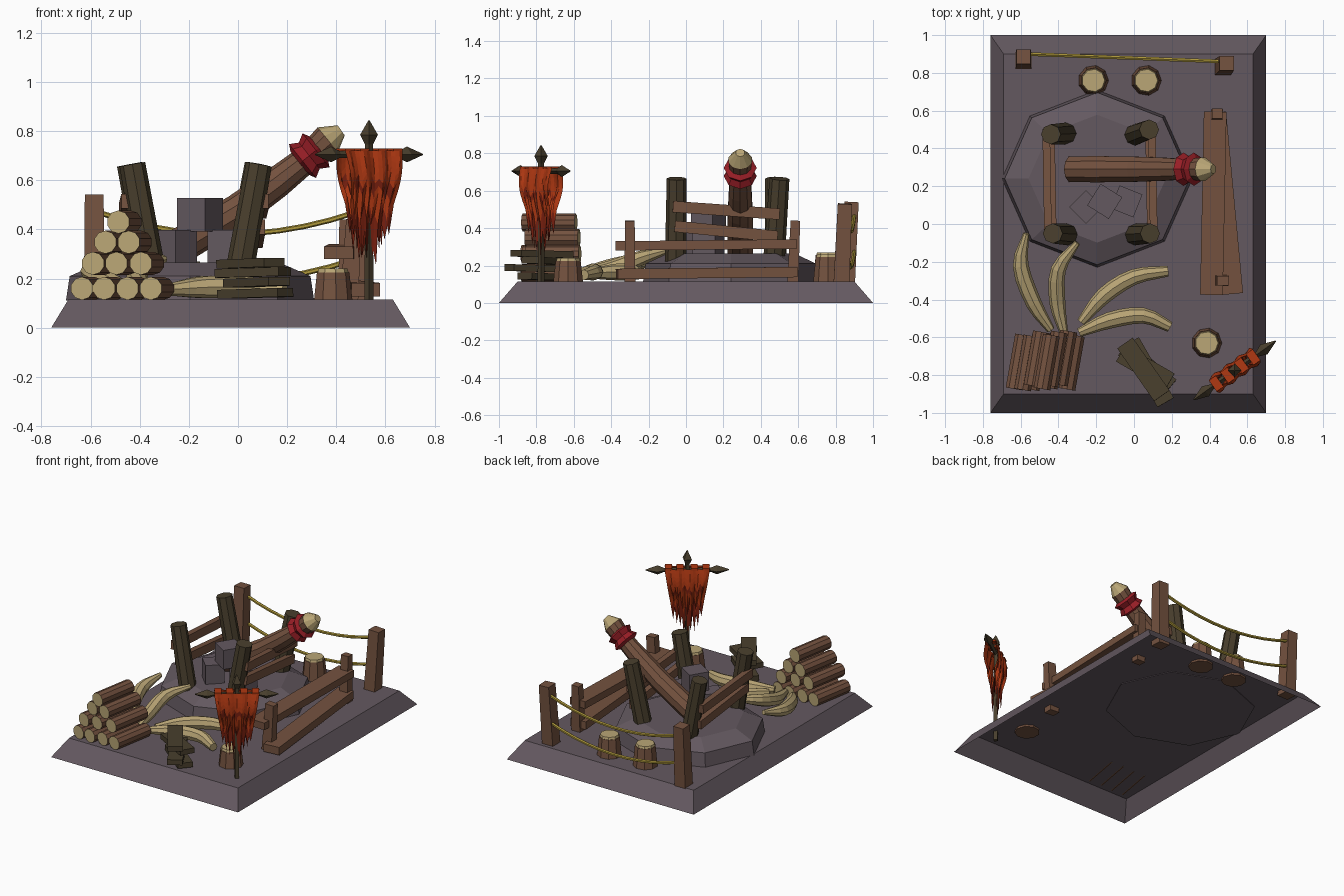
import bpy, bmesh, math, random
from mathutils import Vector, Matrix

if "Cube" in bpy.data.objects:
    bpy.data.objects.remove(bpy.data.objects["Cube"])

random.seed(4)


def material(name, r, g, b):
    m = bpy.data.materials.new(name)
    lin = [((c / 255 + 0.055) / 1.055) ** 2.4 for c in (r, g, b)]
    m.diffuse_color = (*lin, 1)
    m.use_nodes = True
    m.node_tree.nodes["Principled BSDF"].inputs["Base Color"].default_value = m.diffuse_color
    return m


STONE = material("grey stone", 100, 89, 96)
BROWN = material("brown wood", 116, 82, 63)
DARK = material("dark wood", 73, 63, 45)
TAN = material("cut wood", 186, 166, 118)
BONE = material("bone", 184, 164, 117)
ROPE = material("yellow rope", 172, 150, 58)
RED = material("red binding", 152, 30, 38)
CLOTH = material("orange cloth", 176, 56, 18)
CLOTH_DARK = material("dark red cloth", 122, 32, 15)


def finish(name, bm, mats, recalc=True):
    if recalc:
        bmesh.ops.recalc_face_normals(bm, faces=bm.faces)
    me = bpy.data.meshes.new(name)
    bm.to_mesh(me)
    bm.free()
    for m in mats:
        me.materials.append(m)
    ob = bpy.data.objects.new(name, me)
    bpy.context.collection.objects.link(ob)
    return ob


def tube(name, pts, radii, n, mat, cap=None, cap_from=None):
    """Round part along a path; cap = end colour, cap_from = segment where it starts."""
    pts = [Vector(p) for p in pts]
    ref = Vector((1, 0, 0)) if abs((pts[-1] - pts[0]).normalized().z) > 0.8 else Vector((0, 0, 1))
    bm = bmesh.new()
    rings = []
    for i, p in enumerate(pts):
        t = (pts[min(i + 1, len(pts) - 1)] - pts[max(i - 1, 0)]).normalized()
        u = (ref - t * t.dot(ref)).normalized()
        v = t.cross(u)
        rings.append([bm.verts.new(p + radii[i] * (u * math.cos(a) + v * math.sin(a)))
                      for a in (2 * math.pi * k / n for k in range(n))])
    for i in range(len(rings) - 1):
        for k in range(n):
            f = bm.faces.new((rings[i][k], rings[i][(k + 1) % n], rings[i + 1][(k + 1) % n], rings[i + 1][k]))
            f.material_index = int(cap_from is not None and i >= cap_from)
    for r in (rings[0], rings[-1]):
        bm.faces.new(r).material_index = int(cap is not None)
    return finish(name, bm, [mat] + ([cap] if cap else []))


def beam(name, a, b, w, h, mat, taper=1.0):
    """Squared timber from a to b, w sideways and h upward."""
    a, b = Vector(a), Vector(b)
    t = (b - a).normalized()
    ref = Vector((0, 1, 0)) if abs(t.z) > 0.8 else Vector((0, 0, 1))
    side = ref.cross(t).normalized()
    up = t.cross(side)
    bm = bmesh.new()
    ends = [[bm.verts.new(p + s * (side * w / 2 * x + up * h / 2 * y))
             for x, y in ((-1, -1), (1, -1), (1, 1), (-1, 1))] for p, s in ((a, 1), (b, taper))]
    for k in range(4):
        bm.faces.new((ends[0][k], ends[0][(k + 1) % 4], ends[1][(k + 1) % 4], ends[1][k]))
    bm.faces.new(ends[0])
    bm.faces.new(ends[1])
    return finish(name, bm, [mat])


def smooth_path(ctrl, steps=3):
    """Catmull-Rom through 4D points (x, y, z, radius)."""
    c = [Vector(p) for p in ctrl]
    c = [2 * c[0] - c[1]] + c + [2 * c[-1] - c[-2]]
    out = []
    for i in range(1, len(c) - 2):
        for s in range(steps):
            t = s / steps
            out.append(0.5 * (2 * c[i] + (c[i + 1] - c[i - 1]) * t
                              + (2 * c[i - 1] - 5 * c[i] + 4 * c[i + 1] - c[i + 2]) * t * t
                              + (3 * c[i] - c[i - 1] - 3 * c[i + 1] + c[i + 2]) * t ** 3))
    out.append(c[-2])
    return [p[:3] for p in out], [p[3] for p in out]


# Sloped base, open underneath
bm = bmesh.new()
low = [bm.verts.new(p) for p in ((-.76, -1, 0), (.70, -1, 0), (.70, 1, 0), (-.76, 1, 0))]
top = [bm.verts.new(p) for p in ((-.69, -.9, .115), (.63, -.9, .115), (.63, .9, .115), (-.69, .9, .115))]
bm.faces.new(top)
for k in range(4):
    bm.faces.new((low[k], low[(k + 1) % 4], top[(k + 1) % 4], top[k]))
finish("base", bm, [STONE], recalc=False)

# Octagonal stone mound
mound = tube("mound", [(0, 0, z) for z in (.11, .21, .265)], [.5, .485, .36], 8, STONE)
mound.location = (-.195, .24, 0)
mound.scale = (1.01, .94, 1)

# Four leaning posts with side rails
for tx, bx, ty, by in ((-.44, -.355, .475, .48), (-.43, -.35, -.05, -.055),
                       (.08, .0, .5, .47), (.085, .005, -.05, -.055)):
    tube("leaning_post", [(bx, by, .22), (tx, ty, .665)], [.058, .053], 8, DARK)
for name, x1, x2 in (("right_rail", .105, .09), ("left_rail", -.455, -.43)):
    beam(name, (x1, -.07, .515), (x1 - .01, .5, .475), .04, .06, BROWN)
    beam(name, (x2, -.06, .41), (x2 - .01, .49, .355), .04, .06, BROWN)

# Big tilted log with pale point and red binding
axis = [(-.335, .29, .275), (-.2, .29, .355), (0, .29, .475), (.16, .29, .592),
        (.29, .29, .695), (.365, .29, .765), (.42, .29, .803)]
tube("big_log", axis, [.07, .073, .07, .064, .055, .065, .025], 10, BROWN, TAN, 5)
c, d = Vector((.29, .29, .7)), Vector((.78, 0, .62))
tube("log_binding", [c + d * s for s in (-.05, -.035, 0, .035, .05)], [.06, .088, .068, .088, .06], 8, RED)

# Stone blocks
for x, y, z, s, a in ((-.255, .09, .33, .125, 45), (-.04, .12, .33, .13, -22), (-.155, .12, .46, .135, -32)):
    r = Matrix.Rotation(math.radians(a), 3, 'Z') @ Vector((s / 2, 0, 0))
    m = Vector((x, y, z))
    beam("stone_block", m - r, m + r, s, .135, STONE)

# Stacked logs
rows = (((-.635, -.545, -.45, -.355), .16), ((-.59, -.495, -.395), .262), ((-.54, -.445), .348), ((-.487,), .43))
for xs, z in rows:
    for x in xs:
        j = random.uniform(-.015, .015)
        tube("stacked_log", [(x, -.865 + j, z), (x + .05, -.58 + j, z)], [.047, .047], 10, BROWN, TAN)

# Curved tusks
tusks = (((-.44, -.56, .16, .022), (-.53, -.42, .19, .042), (-.6, -.22, .23, .042), (-.57, -.05, .27, .016)),
         ((-.37, -.58, .16, .022), (-.405, -.42, .18, .042), (-.40, -.24, .24, .04), (-.3, -.1, .28, .016)),
         ((-.28, -.52, .155, .024), (-.16, -.38, .165, .044), (.0, -.28, .165, .042), (.18, -.25, .155, .028)),
         ((-.29, -.575, .155, .024), (-.13, -.51, .165, .044), (.05, -.485, .165, .042), (.19, -.545, .15, .028)))
for ctrl in tusks:
    tube("tusk", *smooth_path(ctrl), 8, BONE)

# Tree stumps
for x, y, h in ((-.215, .76, .27), (.065, .76, .26), (.385, -.63, .24)):
    tube("stump", [(x, y, .1), (x, y, h - .015)], [.082, .068], 9, BROWN)
    tube("stump_top", [(x, y, h - .02), (x, y, h)], [.066, .06], 9, TAN)

# Rope fence at the back
beam("fence_post", (-.585, .86, .08), (-.585, .885, .54), .085, .085, BROWN, .9)
beam("fence_post", (.47, .83, .08), (.49, .85, .53), .085, .085, BROWN, .9)
for z in (.47, .28):
    pts = [(-.57 + 1.05 * t, .9 - .04 * t, z - .09 * 4 * t * (1 - t)) for t in (i / 10 for i in range(11))]
    tube("rope", pts, [.011] * 11, 6, ROPE)

# Plank fence on the right
beam("plank_post", (.44, .57, .08), (.44, .585, .44), .065, .06, BROWN, .85)
beam("plank_post", (.45, -.3, .08), (.472, -.3, .44), .075, .06, BROWN, .85)
beam("upper_plank", (.41, -.375, .305), (.43, .595, .315), .12, .05, BROWN)
beam("lower_plank", (.52, -.37, .155), (.43, .59, .165), .115, .055, BROWN)

# Dark plank pile
for z, a, l, x, y in ((.14, -40, .32, .07, -.76), (.185, -60, .37, .075, -.785), (.225, -30, .30, .06, -.76), (.262, -55, .34, .05, -.77)):
    r = Matrix.Rotation(math.radians(a), 3, 'Z') @ Vector((l / 2, 0, .004))
    m = Vector((x, y, z))
    beam("dark_plank", m - r, m + r, .1, .036, DARK)

# Banner: pole, crossbar with pointed finials
ang = math.radians(35.6)
bar, nor = Vector((math.cos(ang), math.sin(ang), 0)), Vector((math.sin(ang), -math.cos(ang), 0))
mid = Vector((.533, -.775, 0))
up = Vector((0, 0, 1))
tube("banner_pole", [mid + up * z for z in (.05, .745, .75, .785, .843)], [.018, .016, .018, .036, .003], 4, DARK)
cross = mid + up * .705
tube("banner_bar", [cross + bar * s for s in (-.268, -.19, -.15, .15, .19, .268)],
     [.003, .032, .015, .015, .032, .003], 4, DARK)

# Ragged cloth hanging on both sides of the bar
N, ROWS = 16, 14
for side in (1, -1):
    bm = bmesh.new()
    grid = []
    for k in range(N + 1):
        u = k / N * 2 - 1
        end = .31 + .09 * abs(u) - .05 * (1 - abs(u)) + (.055 if k % 2 else -.03) + random.uniform(-.03, .03)
        col = []
        for r in range(ROWS + 1):
            v = r / ROWS
            z = .722 + (end - .722) * v
            off = .03 + .022 * math.sin(math.pi * min(1, v * 1.6)) - .018 * v + .006 * math.sin(k * 1.3 + side)
            col.append(bm.verts.new(mid + bar * u * (.145 - .055 * v) + nor * side * off + up * z))
        grid.append(col)
    for k in range(N):
        for r in range(ROWS):
            q = (grid[k][r], grid[k][r + 1], grid[k + 1][r + 1], grid[k + 1][r])
            f = bm.faces.new(q if side > 0 else q[::-1])
            z = f.calc_center_median().z
            low_edge = .47 + .03 * math.sin(k * 1.9)
            stripe = abs(z - .57 - .02 * math.sin(k * .9)) < .016 and k % 5 != 0
            f.material_index = int(z < low_edge or stripe)
    finish("banner_cloth", bm, [CLOTH, CLOTH_DARK], recalc=False)
for s in (-.12, -.045, .045, .12):
    p = mid + bar * s + up * .724
    beam("banner_strap", p - nor * .036, p + nor * .036, .045, .012, CLOTH)
